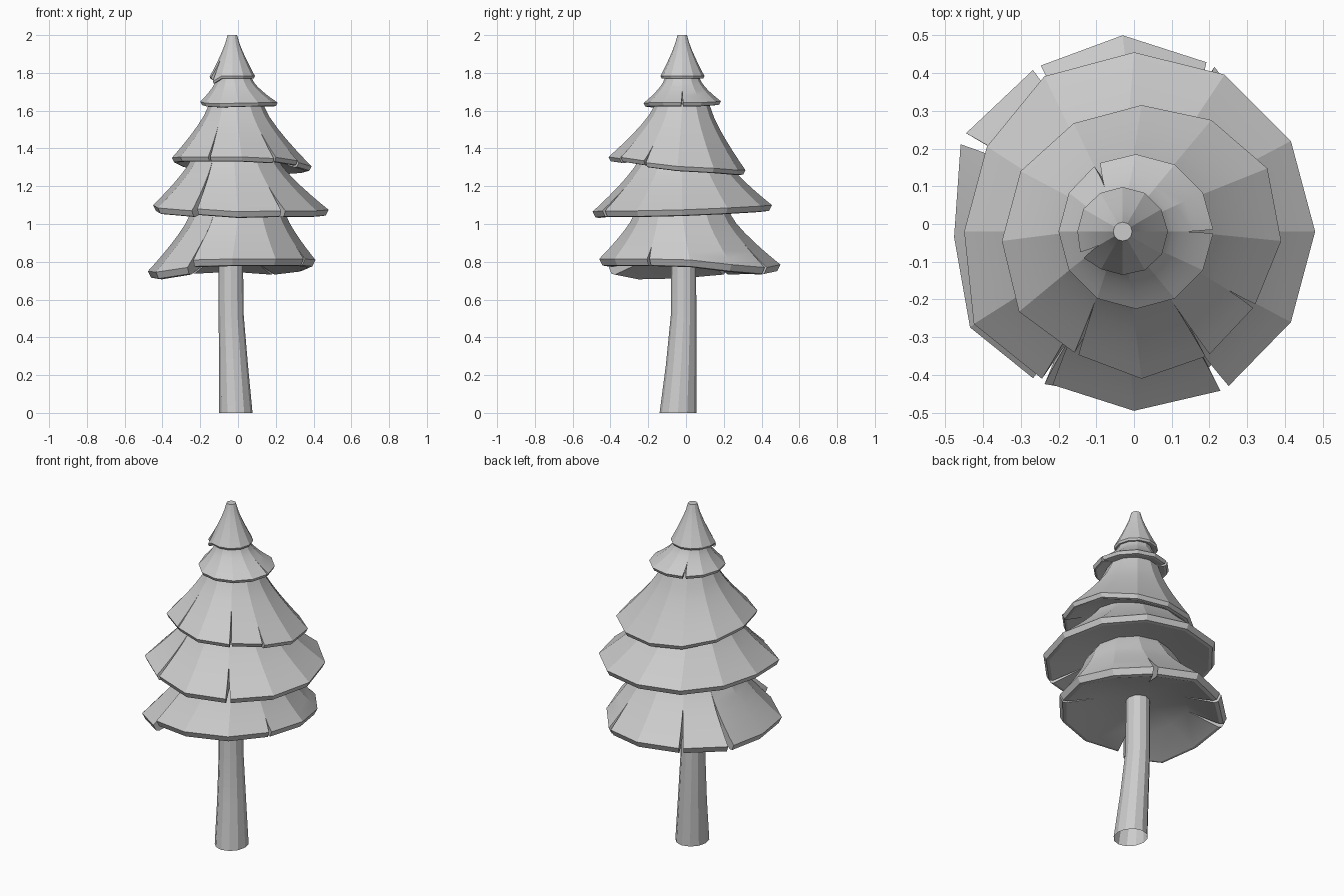
import bpy, bmesh, math

if "Cube" in bpy.data.objects:
    bpy.data.objects.remove(bpy.data.objects["Cube"])


def finish(bm, name, angle):
    bmesh.ops.remove_doubles(bm, verts=bm.verts, dist=0.0004)
    bmesh.ops.recalc_face_normals(bm, faces=bm.faces)
    mesh = bpy.data.meshes.new(name)
    bm.to_mesh(mesh)
    bm.free()
    ob = bpy.data.objects.new(name, mesh)
    bpy.context.collection.objects.link(ob)
    bpy.ops.object.select_all(action='DESELECT')
    ob.select_set(True)
    bpy.context.view_layer.objects.active = ob
    bpy.ops.object.shade_smooth_by_angle(angle=math.radians(angle))


def tier(name, rim_c, radii, rim_z, top_c, top_r, top_z, lip, rise, slits,
         power=1.27, shift={}, tip=False):
    """12-sided flared skirt with a bevelled lip and a shallow hollow underside.
    slits: {corner: (half width deg, depth, side drop)}"""
    bm = bmesh.new()
    cols = []
    for k in range(12):
        if k in slits:
            w, d, drop = slits[k]
            cols += [(k, -w, d, -drop), (k, w, d, drop)]
        else:
            cols.append((k, 0, 1, 0))
    heights = [0.12, 0.28, 0.45, 0.62, 0.8, 1]
    apex_z = sum(rim_z) / 12 - lip + rise
    apex = bm.verts.new((rim_c[0], rim_c[1], apex_z))

    def point(c, r, deg, z):
        a = math.radians(deg)
        return bm.verts.new((c[0] + r * math.cos(a), c[1] + r * math.sin(a), z))

    grid = []
    for k, w, d, drop in cols:
        base = 30 * k + shift.get(k, 0)
        R, Z = radii[k], rim_z[k]
        low = Z - lip + drop
        # underside ring, lip, rim, then up the slope
        col = [point(rim_c, R * 0.55, base, apex_z * 0.55 + (Z - lip) * 0.45),
               point(rim_c, R - lip * 1.0, base + w, low),
               point(rim_c, R - lip * 0.45, base + w, low + lip * 0.1),
               point(rim_c, R, base + w, Z + drop)]
        for h in heights:
            gap = max(0, 1 - h / d)
            q = (1 - h) ** power
            c = [t + (b - t) * q for t, b in zip(top_c, rim_c)]
            col.append(point(c, top_r + (R - top_r) * q, base * q + 30 * k * (1 - q) + w * gap,
                             Z + (top_z - Z) * h + drop * gap))
        if not tip:  # neck hidden under the tier above
            col.append(point(top_c, 0.8 * top_r, 30 * k, top_z + 0.07))
        grid.append(col)
    for i, col in enumerate(grid):
        k, w, d, _ = cols[i]
        if w:  # wall of the slit
            for j in range(1, 4 + sum(h < d for h in heights)):
                bm.faces.new((col[0], col[j], col[j + 1]))
        if w >= 0:  # the near side of a slit is not joined to its far side
            nxt = grid[(i + 1) % len(grid)]
            bm.faces.new((apex, nxt[0], col[0]))
            for j in range(len(col) - 1):
                bm.faces.new((col[j], nxt[j], nxt[j + 1], col[j + 1]))
    if tip:
        bm.faces.new([c[-1] for c in grid])
    finish(bm, name, 17)


# trunk: bent tapering open column
bm = bmesh.new()
rings = []
for z, x0, x1, y0, y1 in [(0, -.10, .077, -.14, .055), (.25, -.10, .053, -.107, .055),
                          (.52, -.103, .03, -.08, .055), (.95, -.105, .025, -.078, .052)]:
    rings.append([bm.verts.new(((x0 + x1) / 2 + (x1 - x0) / 2 * math.cos(math.pi * i / 6),
                                (y0 + y1) / 2 + (y1 - y0) / 2 * math.sin(math.pi * i / 6), z))
                  for i in range(12)])
for a, b in zip(rings, rings[1:]):
    for i in range(12):
        j = (i + 1) % 12
        bm.faces.new((a[i], a[j], b[j], b[i]))
finish(bm, "trunk", 25)

# foliage tiers, bottom to top
tier("foliage_bottom", (-.03, .02),
     [.44, .44, .465, .48, .455, .47, .45, .50, .49, .48, .46, .44],
     [.81, .785, .77, .785, .775, .77, .75, .745, .79, .815, .815, .815],
     (.0, -.02), .25, 1.06, .038, .10,
     {2: (1.5, .4, 0), 4: (1.5, .55, 0), 5: (2, .75, 0), 8: (2, .97, .02), 11: (1, .2, 0)},
     shift={5: 4, 6: 7, 7: 6, 8: 3})
tier("foliage_low", (0, -.02),
     [.48, .48, .48, .475, .475, .45, .45, .49, .46, .475, .48, .48],
     [1.075, 1.085, 1.095, 1.10, 1.10, 1.10, 1.10, 1.085, 1.075, 1.065, 1.07, 1.07],
     (-.02, -.02), .22, 1.36, .033, .085,
     {8: (2, .9, .005), 10: (1.5, .4, 0)})
tier("foliage_middle", (.02, -.045),
     [.37, .385, .37, .36, .36, .37, .37, .375, .345, .365, .35, .345],
     [1.305, 1.295, 1.285, 1.285, 1.295, 1.325, 1.35, 1.355, 1.355, 1.355, 1.35, 1.33],
     (-.01, -.02), .145, 1.63, .025, .065,
     {8: (1, .6, 0), 10: (1, .5, .003), 11: (1, .2, -.005)})
tier("foliage_high", (.005, -.02), [.205] * 12,
     [1.643, 1.643, 1.647, 1.65, 1.65, 1.65, 1.648, 1.64, 1.637, 1.64, 1.642, 1.643],
     (-.02, -.02), .09, 1.78, .02, .04,
     {0: (1.5, .35, 0), 4: (2.5, .35, 0)}, power=1.5)
tier("foliage_tip", (-.03, -.02),
     [.12, .118, .118, .118, .118, .12, .12, .125, .115, .115, .118, .12],
     [1.783, 1.783, 1.783, 1.783, 1.783, 1.783, 1.78, 1.765, 1.783, 1.783, 1.783, 1.783],
     (-.03, -.02), .025, 2.0, .013, .03,
     {7: (4, .4, -.01)}, power=1.25, tip=True)
